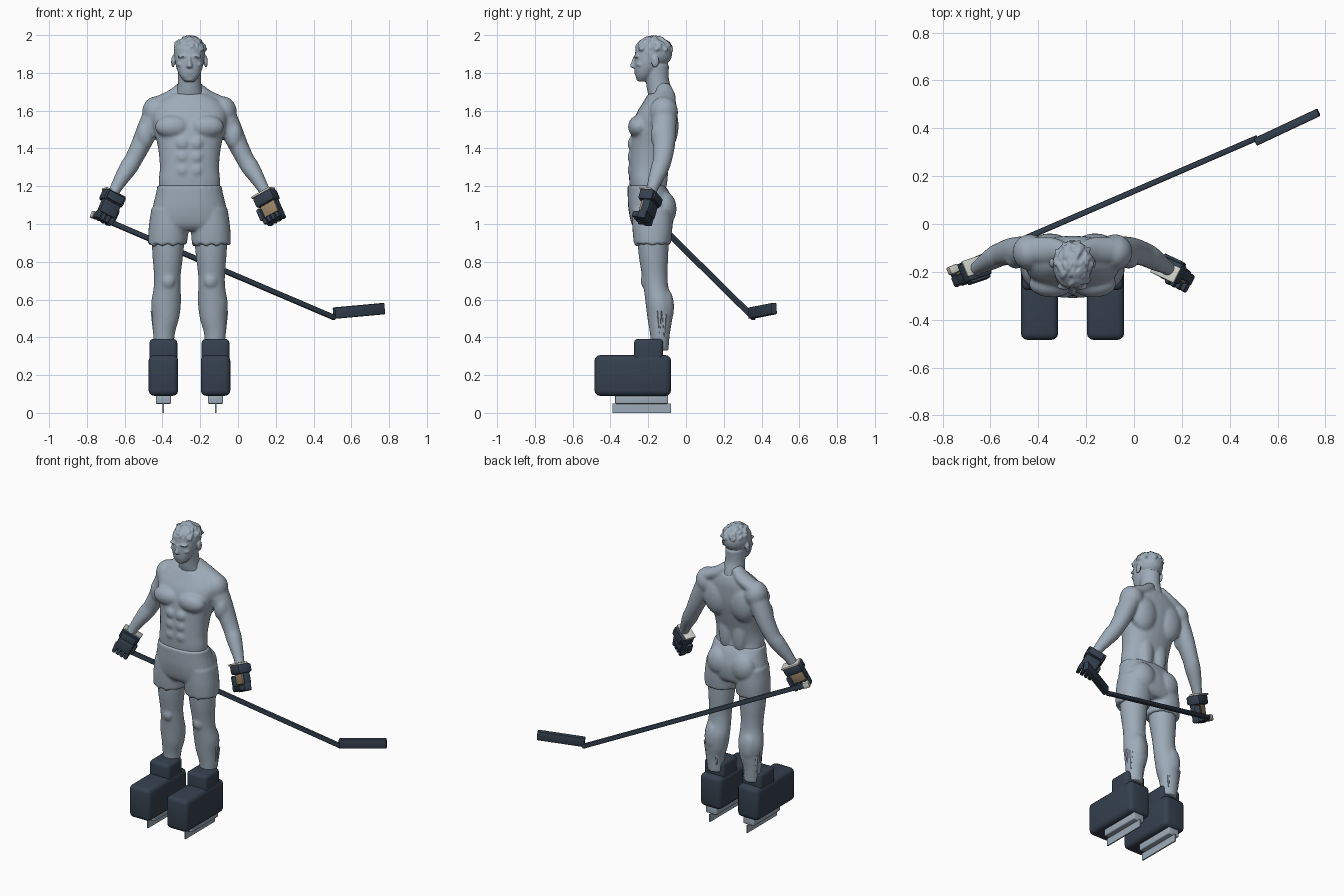
import bpy, bmesh, math, random
from mathutils import Vector, Matrix

if "Cube" in bpy.data.objects:
    bpy.data.objects.remove(bpy.data.objects["Cube"])

random.seed(4)
X0 = -0.257  # body centre line


def material(name, rgb):
    m = bpy.data.materials.new(name)
    m.diffuse_color = (*rgb, 1)
    m.use_nodes = True
    m.node_tree.nodes["Principled BSDF"].inputs["Base Color"].default_value = m.diffuse_color
    return m


SKIN = material("blue_grey", (0.34, 0.41, 0.48))
DARK = material("dark_slate", (0.035, 0.052, 0.076))
TAN = material("tan_leather", (0.33, 0.24, 0.14))
WHITE = material("off_white", (0.62, 0.62, 0.59))


def add_object(name, bm, mat):
    bmesh.ops.recalc_face_normals(bm, faces=bm.faces)
    me = bpy.data.meshes.new(name)
    bm.to_mesh(me)
    bm.free()
    me.materials.append(mat)
    ob = bpy.data.objects.new(name, me)
    bpy.context.collection.objects.link(ob)
    return ob


def blob(bm, loc, radii, rot=None):
    """Ellipsoid; x is measured from the body centre line."""
    m = Matrix.Translation((X0 + loc[0], loc[1], loc[2]))
    if rot:
        m = m @ rot
    bmesh.ops.create_icosphere(bm, subdivisions=3, radius=1,
                               matrix=m @ Matrix.Diagonal((*radii, 1)))


def pair(bm, loc, radii):
    for s in (-1, 1):
        blob(bm, (s * loc[0], loc[1], loc[2]), radii)


def loft(bm, pts, s=1, flat=True, power=2.0, n=28, sub=4):
    """Closed tube through (x, y, z, half width, half depth) stations."""
    st = []
    for i in range(len(pts) - 1):
        p = [Vector(pts[min(max(i + k, 0), len(pts) - 1)]) for k in (-1, 0, 1, 2)]
        for j in range(sub):
            t = j / sub
            st.append(0.5 * (2 * p[1] + (p[2] - p[0]) * t
                             + (2 * p[0] - 5 * p[1] + 4 * p[2] - p[3]) * t * t
                             + (3 * p[1] - p[0] - 3 * p[2] + p[3]) * t ** 3))
    st.append(Vector(pts[-1]))
    rings = []
    for i, q in enumerate(st):
        c = Vector((X0 + s * q[0], q[1], q[2]))
        u, v = Vector((1, 0, 0)), Vector((0, 1, 0))
        if not flat:
            a, b = st[max(i - 1, 0)], st[min(i + 1, len(st) - 1)]
            t = Vector((s * (b[0] - a[0]), b[1] - a[1], b[2] - a[2])).normalized()
            u = v.cross(t).normalized()
            v = t.cross(u)
        ring = []
        for k in range(n):
            co, si = math.cos(k * math.tau / n), math.sin(k * math.tau / n)
            ring.append(bm.verts.new(
                c + u * q[3] * math.copysign(abs(co) ** (2 / power), co)
                + v * q[4] * math.copysign(abs(si) ** (2 / power), si)))
        rings.append(ring)
    for a, b in zip(rings, rings[1:]):
        for k in range(n):
            bm.faces.new((a[k], a[(k + 1) % n], b[(k + 1) % n], b[k]))
    bm.faces.new(rings[0])
    bm.faces.new(rings[-1])


def sculpt(name, bm, mat, voxel, smooth):
    """Fuse overlapping shapes into one smooth surface."""
    ob = add_object(name, bm, mat)
    r = ob.modifiers.new("fuse", 'REMESH')
    r.mode, r.voxel_size = 'VOXEL', voxel
    sm = ob.modifiers.new("soften", 'SMOOTH')
    sm.factor, sm.iterations = 0.5, smooth
    dg = bpy.context.evaluated_depsgraph_get()
    me = bpy.data.meshes.new_from_object(ob.evaluated_get(dg))
    ob.modifiers.clear()
    ob.data = me
    me.materials.clear()
    me.materials.append(mat)
    for p in me.polygons:
        p.use_smooth = True
        p.material_index = 0


def box(name, size, loc, mat, bevel=0.0, rot=Matrix.Identity(3), seg=3):
    bm = bmesh.new()
    bmesh.ops.create_cube(bm, size=1, matrix=Matrix.Diagonal((*size, 1)))
    if bevel:
        bmesh.ops.bevel(bm, geom=bm.edges[:], offset=bevel, segments=seg,
                        profile=0.5, affect='EDGES')
    bmesh.ops.transform(bm, verts=bm.verts, matrix=Matrix.Translation(loc) @ rot.to_4x4())
    return add_object(name, bm, mat)


# Torso: stations given as height, front y, back y, half width
body = bmesh.new()
torso = [(1.12, -.29, -.09, .155), (1.22, -.30, -.117, .163), (1.30, -.302, -.105, .157),
         (1.40, -.298, -.078, .166), (1.50, -.288, -.055, .188), (1.58, -.265, -.05, .20),
         (1.64, -.23, -.052, .175), (1.69, -.20, -.065, .10)]
loft(body, [(0, (f + b) / 2, z, w, (b - f) / 2) for z, f, b, w in torso], power=2.3)
pair(body, (.088, -.25, 1.515), (.095, .057, .062))    # chest
pair(body, (.095, -.105, 1.52), (.095, .066, .13))     # upper back
pair(body, (.05, -.125, 1.28), (.045, .03, .12))       # lower back
for z in (1.425, 1.355, 1.285):
    pair(body, (.036, -.290, z), (.034, .019, .034))   # stomach
pair(body, (.178, -.118, 1.592), (.073, .076, .084))   # shoulders
for s in (-1, 1):
    # Shoulder slope, arm and leg
    loft(body, [(.03, -.12, 1.725, .035, .04), (.09, -.11, 1.675, .038, .055),
                (.17, -.11, 1.635, .04, .055)], s, flat=False)
    loft(body, [(.165, -.118, 1.62, .06, .068), (.212, -.116, 1.52, .059, .065),
                (.257, -.116, 1.42, .052, .058), (.297, -.125, 1.34, .047, .05),
                (.322, -.137, 1.30, .048, .048), (.357, -.158, 1.245, .040, .041),
                (.392, -.18, 1.185, .031, .031), (.412, -.195, 1.14, .03, .03)], s, flat=False)
    loft(body, [(.133, -.138, .33, .05, .045), (.135, -.138, .42, .058, .053),
                (.126, -.138, .50, .071, .066), (.124, -.142, .58, .079, .072),
                (.118, -.158, .66, .072, .066), (.117, -.166, .73, .071, .068),
                (.115, -.172, .83, .081, .078), (.112, -.176, .95, .09, .085)], s)
pair(body, (.235, -.145, 1.47), (.045, .042, .075))    # upper arm muscle
pair(body, (.132, -.108, .56), (.055, .045, .10))      # calves
pair(body, (.112, -.218, .70), (.035, .022, .04))      # knees
sculpt("body", body, SKIN, .0085, 5)

# Torn lower edges of the leg covering
for s in (-1, 1):
    for k, (dx, y, low) in enumerate([(.10, -.10, .37), (.145, -.098, .34),
                                      (.185, -.115, .39), (.19, -.14, .41)]):
        bm = bmesh.new()
        bmesh.ops.create_cone(bm, cap_ends=True, segments=6, radius1=.001, radius2=.018, depth=.13,
                              matrix=Matrix.Translation((X0 + s * dx, y, low + .065)))
        add_object(f"torn_edge_{k}", bm, SKIN)

# Shorts with buttocks, two legs and a waistband
shorts = bmesh.new()
hips = [(1.205, -.309, -.112, .170), (1.16, -.309, -.085, .178), (1.08, -.305, -.062, .197),
        (1.00, -.288, -.07, .207), (.965, -.26, -.09, .19)]
loft(shorts, [(0, (f + b) / 2, z, w, (b - f) / 2) for z, f, b, w in hips], power=2.3)
pair(shorts, (.088, -.118, 1.08), (.085, .068, .095))
for s in (-1, 1):
    loft(shorts, [(.107, -.18, 1.08, .095, .105), (.112, -.178, .98, .104, .106),
                  (.116, -.178, .893, .103, .098)], s, power=2.2)
    for k in range(10):  # uneven hem
        a = k * math.tau / 10
        blob(shorts, (s * .116 + .088 * math.cos(a), -.178 + .083 * math.sin(a), .905),
             (.016, .016, random.uniform(.01, .03)))
sculpt("shorts", shorts, SKIN, .0085, 3)

# Head with neck, face, ears and hair tufts
head = bmesh.new()
loft(head, [(0, -.125, 1.65, .085, .065), (0, -.14, 1.71, .066, .066),
            (0, -.153, 1.77, .061, .062), (0, -.16, 1.84, .062, .07)])
loft(head, [(0, -.232, 1.755, .026, .024), (0, -.222, 1.785, .052, .046),
            (0, -.205, 1.83, .070, .068), (0, -.19, 1.88, .077, .082),
            (0, -.18, 1.935, .074, .086)], power=2.2)
blob(head, (0, -.17, 1.905), (.084, .098, .084))
blob(head, (0, -.25, 1.769), (.024, .014, .014))       # chin
blob(head, (0, -.262, 1.808), (.026, .013, .006))      # upper lip
blob(head, (0, -.261, 1.796), (.021, .012, .006))      # lower lip
loft(head, [(0, -.268, 1.888, .009, .012), (0, -.274, 1.86, .010, .014),
            (0, -.282, 1.835, .016, .015), (0, -.270, 1.825, .012, .01)])  # nose
pair(head, (.034, -.259, 1.887), (.030, .017, .009))   # brows
pair(head, (.045, -.245, 1.845), (.022, .018, .014))   # cheekbones
pair(head, (.087, -.163, 1.86), (.010, .021, .032))    # ears
for k in range(75):
    a, h = random.uniform(0, math.tau), random.uniform(.2, 1)
    r = math.sqrt(1 - h * h)
    p = (.081 * r * math.cos(a), -.170 + .095 * r * math.sin(a), 1.907 + .081 * h)
    if p[1] < -.235 and p[2] < 1.945:
        continue
    blob(head, p, (.009, .024, .012), Matrix.Rotation(random.uniform(-.9, .9), 4, 'Z')
         @ Matrix.Rotation((p[1] + .17) * -8, 4, 'X'))
sculpt("head", head, SKIN, .0055, 2)


# Gloves: local axes are across the knuckles, back of hand, along the forearm
def glove(label, s, back):
    d = Vector((s * .38, -.25, -.88)).normalized()
    n = Vector(back)
    n = (n - d * n.dot(d)).normalized()
    rot = Matrix((n.cross(d), n, d)).transposed()
    wrist = Vector((X0 + s * .403, -.188, 1.145))

    def part(name, size, loc, mat, bevel):
        box(f"{label}_{name}", size, wrist + rot @ Vector(loc), mat, bevel, rot, 2)

    part("cuff", (.12, .085, .062), (0, 0, .012), DARK, .014)
    part("cuff_trim", (.122, .07, .012), (0, -.012, -.02), WHITE, .004)
    part("hand", (.104, .05, .085), (0, .012, .072), DARK, .014)
    part("palm", (.088, .012, .07), (0, -.016, .070), TAN, .003)
    part("cuff_pad", (.095, .014, .045), (0, .045, .012), DARK, .005)
    for i in range(4):
        x = (i - 1.5) * .027
        part(f"finger_{i}", (.025, .048, .05), (x, .006, .126), DARK, .009)
        part(f"fingertip_{i}", (.024, .04, .036), (x, -.032, .128), DARK, .009)
    part("thumb", (.028, .04, .07), (.055, -.022, .082), DARK, .01)


glove("stick_glove", -1, (.3, -.9, 0))
glove("free_glove", 1, (.4, .85, 0))


# Stick shaft, butt end and blade
def bar(name, p, q, width, height, mat, bevel):
    p, q = Vector(p), Vector(q)
    x = (q - p).normalized()
    y = Vector((0, 0, 1)).cross(x).normalized()
    rot = Matrix((x, y, x.cross(y))).transposed()
    box(name, ((q - p).length, width, height), (p + q) / 2, mat, bevel, rot, 2)


bar("stick_shaft", (-.75, -.187, 1.042), (.515, .36, .502), .024, .028, DARK, .006)
bar("stick_butt", (-.775, -.198, 1.053), (-.74, -.183, 1.038), .034, .038, WHITE, .006)
bar("stick_blade", (.508, .343, .528), (.772, .467, .552), .034, .06, DARK, .006)

# Skates
for s, side in ((-1, "left"), (1, "right")):
    x = X0 + s * .138
    box(side + "_boot", (.156, .405, .215), (x, -.282, .198), DARK, .028)
    box(side + "_ankle", (.147, .155, .16), (x, -.198, .312), DARK, .022)
    box(side + "_blade_holder", (.08, .28, .05), (x, -.235, .073), SKIN, .006)
    box(side + "_blade", (.008, .31, .05), (x, -.235, .025), SKIN)

# Smooth shading with crisp edges on the hard parts
for ob in bpy.context.collection.objects:
    if ob.name not in ("body", "shorts", "head"):
        bpy.ops.object.select_all(action='DESELECT')
        ob.select_set(True)
        bpy.context.view_layer.objects.active = ob
        bpy.ops.object.shade_smooth_by_angle(angle=math.radians(35))
